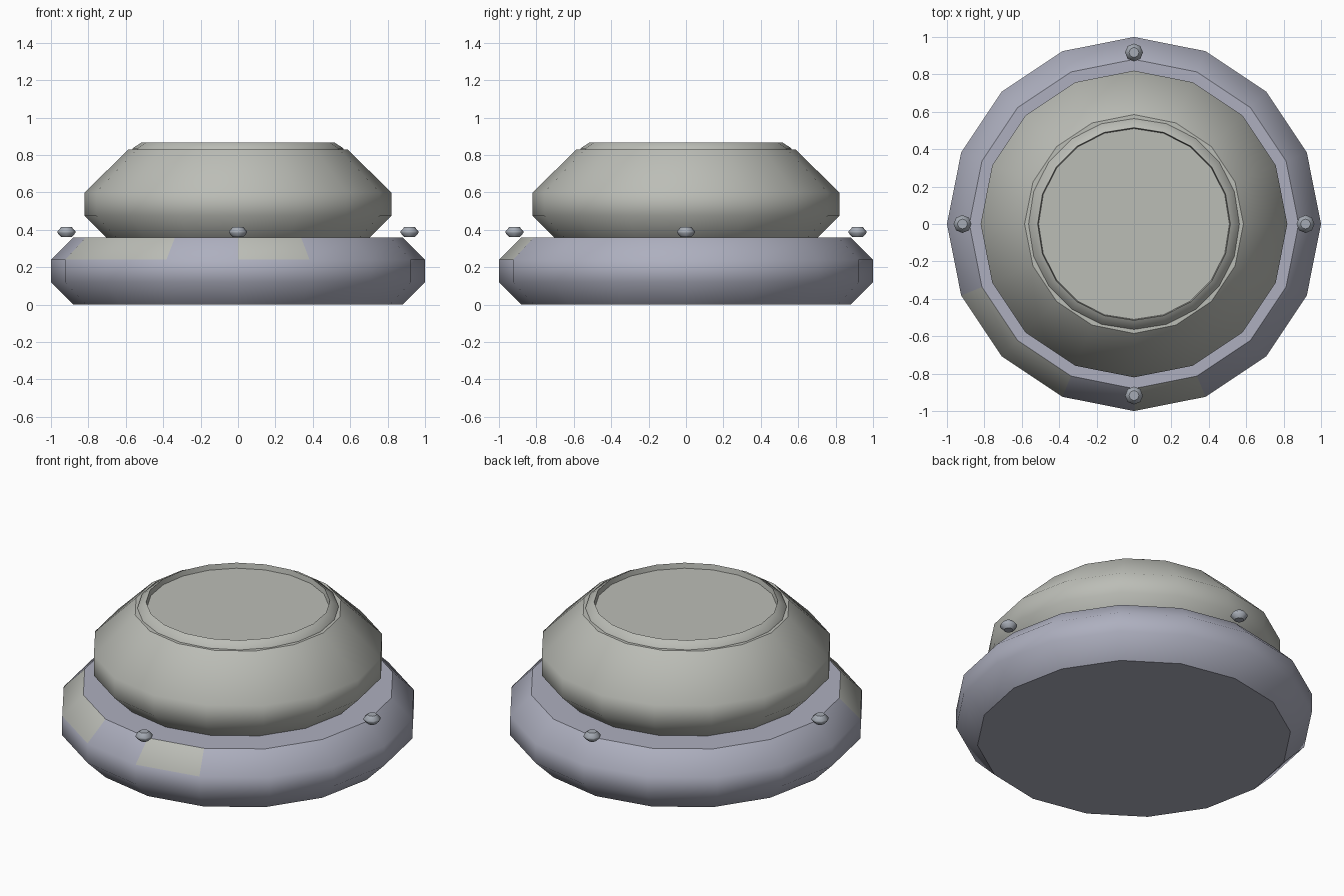
import bpy, bmesh
from math import cos, sin, tau

if "Cube" in bpy.data.objects:
    bpy.data.objects.remove(bpy.data.objects["Cube"])


def material(name, rgb):
    m = bpy.data.materials.new(name)
    m.diffuse_color = (*rgb, 1)
    m.use_nodes = True
    m.node_tree.nodes["Principled BSDF"].inputs["Base Color"].default_value = m.diffuse_color
    return m


BLUE = material("blue_grey", (0.42, 0.43, 0.52))
BEIGE = material("warm_grey", (0.50, 0.51, 0.47))
STEEL = material("steel", (0.38, 0.41, 0.46))


def lathe(name, profile, sides, mats, panels=(), loc=(0, 0, 0)):
    """Spin (radius, z) points into a closed solid with flat end caps.
    panels lists (band, side) faces that take the second material."""
    bm = bmesh.new()
    rings = [[bm.verts.new((r * cos(tau * i / sides), r * sin(tau * i / sides), z))
              for i in range(sides)] for r, z in profile]
    for b, (lo, hi) in enumerate(zip(rings, rings[1:])):
        for i in range(sides):
            j = (i + 1) % sides
            f = bm.faces.new((lo[i], lo[j], hi[j], hi[i]))
            f.smooth = True
            if (b, i) in panels:
                f.material_index = 1
    bm.faces.new(rings[0][::-1])
    bm.faces.new(rings[-1])
    me = bpy.data.meshes.new(name)
    bm.to_mesh(me)
    bm.free()
    for m in mats:
        me.materials.append(m)
    ob = bpy.data.objects.new(name, me)
    ob.location = loc
    bpy.context.collection.objects.link(ob)
    return ob


# Bevelled base ring with a few warm panels on the upper bevel
lathe("base", [(0.88, 0), (1, 0.12), (1, 0.24), (0.88, 0.36)], 16,
      [BLUE, BEIGE], {(2, 9), (2, 10), (2, 12)})

# Upper housing
lathe("housing", [(0.70, 0.355), (0.82, 0.475), (0.82, 0.60), (0.585, 0.83)], 16, [BEIGE])

# Top lip around a shallow recessed plate
lip = lathe("top_lip", [(0.565, 0.825), (0.562, 0.837), (0.515, 0.867), (0.51, 0.835)],
            20, [BEIGE])
lip.data.edges.foreach_get  # mesh keeps hard edges at the lip
for e in lip.data.edges:
    if all(lip.data.vertices[v].co.z > 0.85 for v in e.vertices):
        e.use_edge_sharp = True

# Four bolts around the base
for k in range(4):
    a = tau * k / 4
    lathe(f"bolt_{k + 1}", [(0.027, -0.027), (0.048, -0.005), (0.048, 0.005), (0.027, 0.027)],
          8, [STEEL], loc=(0.917 * cos(a), 0.917 * sin(a), 0.388))
